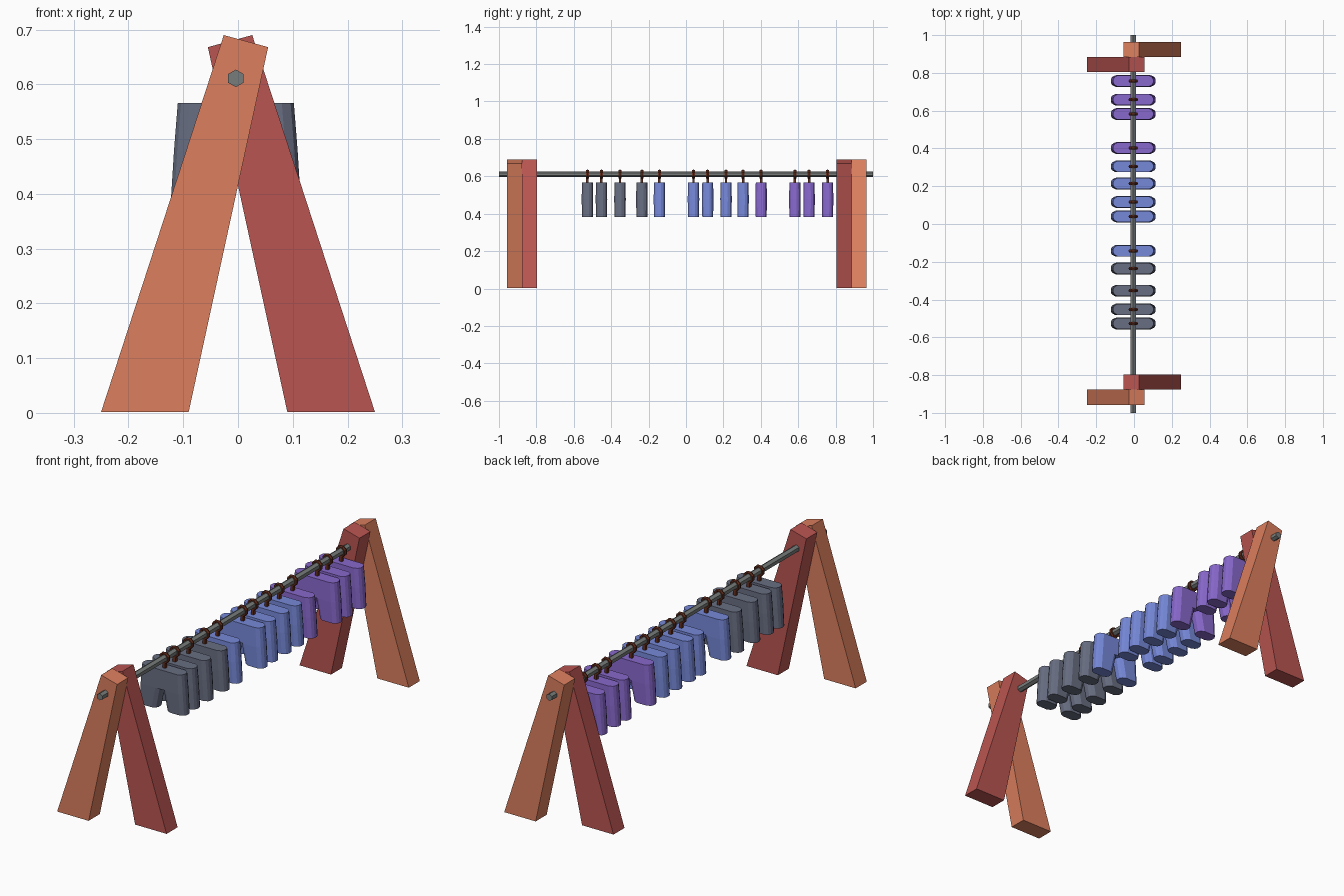
import bpy, bmesh, math
from mathutils import Matrix, Vector

cube = bpy.data.objects.get("Cube")
if cube:
    bpy.data.objects.remove(cube, do_unlink=True)


def material(name, hexcode):
    rgb = [int(hexcode[i:i + 2], 16) / 255 for i in (0, 2, 4)]
    lin = [c / 12.92 if c < 0.04 else ((c + 0.055) / 1.055) ** 2.4 for c in rgb]
    m = bpy.data.materials.new(name)
    m.use_nodes = True
    m.diffuse_color = (*lin, 1)
    m.node_tree.nodes["Principled BSDF"].inputs["Base Color"].default_value = (*lin, 1)
    return m


ORANGE = material("orange wood", "DC7F5E")
RED = material("red wood", "BA5551")
METAL = material("grey metal", "777C7A")
BROWN = material("dark brown hook", "67301F")
GREY = material("slate cloth", "686E82")
BLUE = material("blue cloth", "7688D8")
PURPLE = material("purple cloth", "8868CC")


def add_object(name, bm, mat):
    bmesh.ops.recalc_face_normals(bm, faces=bm.faces)
    mesh = bpy.data.meshes.new(name)
    bm.to_mesh(mesh)
    bm.free()
    mesh.materials.append(mat)
    ob = bpy.data.objects.new(name, mesh)
    bpy.context.collection.objects.link(ob)
    return ob


def loft(bm, rings):
    """Skin closed rings of equal size and cap both ends."""
    loops = [[bm.verts.new(p) for p in ring] for ring in rings]
    n = len(loops[0])
    for a, b in zip(loops, loops[1:]):
        for i in range(n):
            j = (i + 1) % n
            bm.faces.new((a[i], a[j], b[j], b[i]))
    bm.faces.new(loops[0])
    bm.faces.new(loops[-1])


def rounded_ring(x0, x1, depth, z):
    """Flat oval outline with bevelled ends."""
    cx, w = (x0 + x1) / 2, (x1 - x0) / 2
    half = [(w - 0.022, depth), (w - 0.006, depth * 0.7), (w, depth * 0.3)]
    right = half + [(x, -y) for x, y in reversed(half)]
    left = [(-x, -y) for x, y in right]
    return [(cx + x, y, z) for x, y in reversed(left + right)]


# Tapered A-frame planks, with the back pair turned half way round
PLANK = [(-0.25, 0.002), (-0.09, 0.002), (0.055, 0.668), (-0.026, 0.69)]


def plank(name, side, y0, y1, mat):
    bm = bmesh.new()
    loft(bm, [[(side * x, y, z) for x, z in PLANK] for y in (y0, y1)])
    add_object(name, bm, mat)


plank("front_outer_plank", 1, -0.957, -0.876, ORANGE)
plank("front_inner_plank", -1, -0.876, -0.796, RED)
plank("back_inner_plank", 1, 0.804, 0.884, RED)
plank("back_outer_plank", -1, 0.884, 0.964, ORANGE)

# Six-sided rail
RAIL_X, RAIL_Z = -0.004, 0.611
bm = bmesh.new()
corners = [math.radians(30 + 60 * i) for i in range(6)]
loft(bm, [[(RAIL_X + 0.016 * math.cos(a), y, RAIL_Z + 0.016 * math.sin(a))
           for a in corners] for y in (-1, 1)])
add_object("rail", bm, METAL)


# Trousers: waist block and two mirrored legs
def trousers_mesh():
    bm = bmesh.new()
    crotch = 0.478
    loft(bm, [rounded_ring(-0.106, 0.106, 0.029, 0.566),
              rounded_ring(-0.113, 0.113, 0.031, crotch)])
    for side in (-1, 1):
        rings = []
        for inner, outer, depth, z in ((0.004, 0.113, 0.031, crotch),
                                       (0.024, 0.119, 0.029, 0.382)):
            x0, x1 = sorted((side * inner, side * outer))
            rings.append(rounded_ring(x0, x1, depth, z))
        loft(bm, rings)
    return bm


# Hook: faceted ring around the rail with a short stem
def hook_mesh():
    bm = bmesh.new()
    n, m = 8, 6
    grid = []
    for i in range(n):
        a = 2 * math.pi * (i + 0.5) / n
        row = []
        for j in range(m):
            b = 2 * math.pi * j / m
            r = 0.021 + 0.006 * math.cos(b)
            row.append(bm.verts.new((r * math.cos(a), 0.009 * math.sin(b),
                                     RAIL_Z + r * math.sin(a))))
        grid.append(row)
    for i in range(n):
        for j in range(m):
            k, l = (i + 1) % n, (j + 1) % m
            bm.faces.new((grid[i][j], grid[k][j], grid[k][l], grid[i][l]))
    stem = Matrix.Translation((0, 0, 0.576)) @ Matrix.Diagonal((0.014, 0.013, 0.032, 1))
    bmesh.ops.create_cube(bm, size=1, matrix=stem)
    return bm


ROWS = [
    ("slate", GREY, (-0.527, -0.452, -0.353, -0.236)),
    ("blue", BLUE, (-0.142, 0.04, 0.116, 0.214, 0.305)),
    ("purple", PURPLE, (0.402, 0.582, 0.658, 0.757)),
]
for colour, mat, places in ROWS:
    for i, y in enumerate(places, 1):
        for part, make, m in (("trousers", trousers_mesh, mat), ("hook", hook_mesh, BROWN)):
            ob = add_object(f"{colour}_{part}_{i}", make(), m)
            ob.location = Vector((RAIL_X, y, 0))
